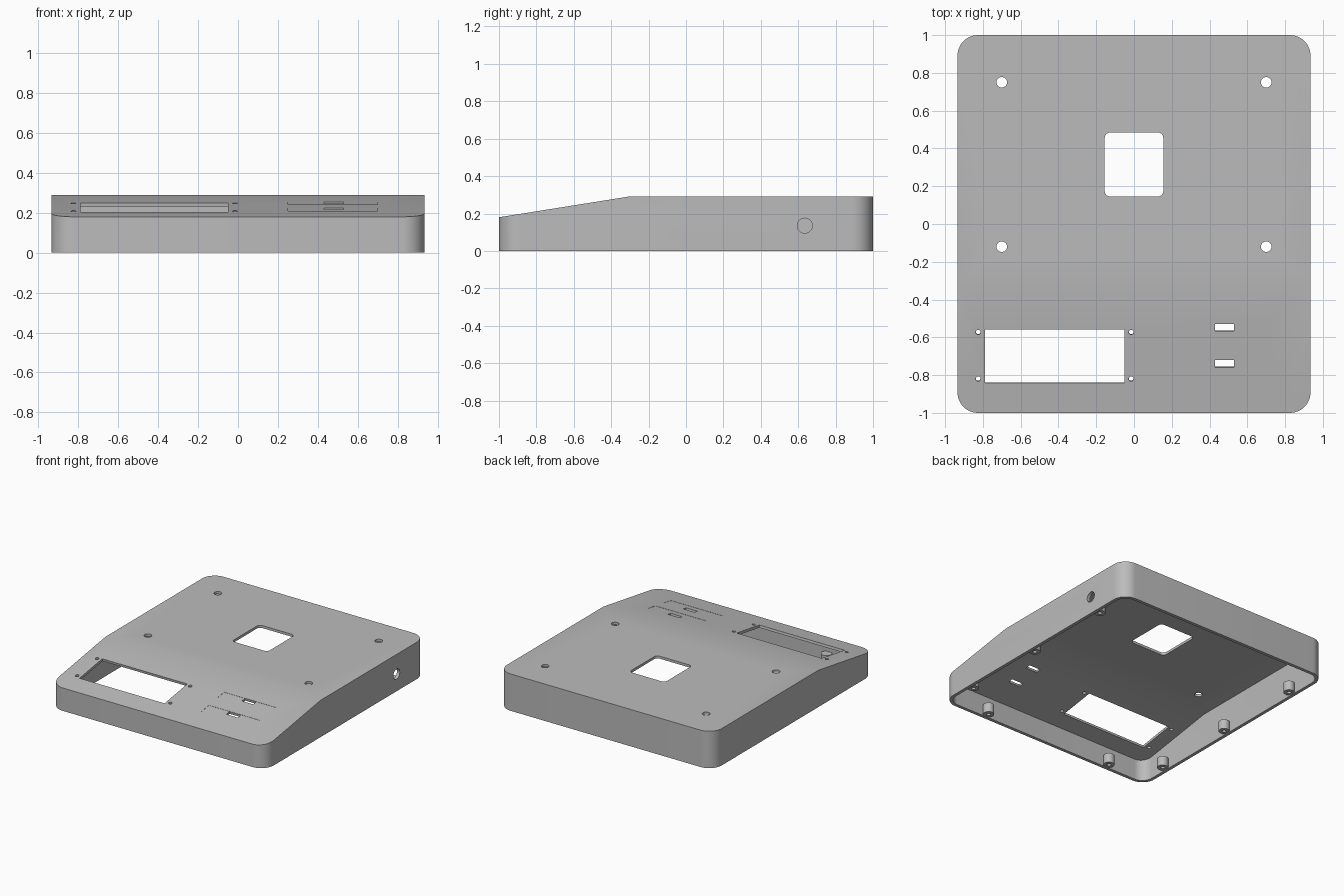
import bpy, bmesh, math
from mathutils import Matrix, Vector

if "Cube" in bpy.data.objects:
    bpy.data.objects.remove(bpy.data.objects["Cube"], do_unlink=True)

HALF_X, HALF_Y, TOP, FRONT, BEND = 0.935, 1.0, 0.29, 0.18, -0.31
WALL, PANEL = 0.025, 0.02
ANGLE = math.atan2(TOP - FRONT, BEND + HALF_Y)
NORMAL = Vector((0, -math.sin(ANGLE), math.cos(ANGLE)))

grey = bpy.data.materials.new("plain grey")
grey.use_nodes = True
grey.diffuse_color = (0.5, 0.5, 0.5, 1)
grey.node_tree.nodes["Principled BSDF"].inputs["Base Color"].default_value = grey.diffuse_color


def make_object(name, bm):
    bmesh.ops.recalc_face_normals(bm, faces=bm.faces)
    mesh = bpy.data.meshes.new(name)
    bm.to_mesh(mesh)
    bm.free()
    mesh.materials.append(grey)
    obj = bpy.data.objects.new(name, mesh)
    bpy.context.collection.objects.link(obj)
    return obj


def rounded_prism(hx, hy, r, z0, z1, steps=12):
    """Upright prism with a rounded rectangular outline."""
    bm = bmesh.new()
    ring = []
    for i, (sx, sy) in enumerate(((1, 1), (-1, 1), (-1, -1), (1, -1))):
        for k in range(steps + 1 if r else 1):
            a = math.pi / 2 * (i + k / steps)
            ring.append(bm.verts.new((sx * (hx - r) + r * math.cos(a),
                                      sy * (hy - r) + r * math.sin(a), z0)))
    base = bm.faces.new(ring)
    out = bmesh.ops.extrude_face_region(bm, geom=[base])
    moved = [g for g in out["geom"] if isinstance(g, bmesh.types.BMVert)]
    bmesh.ops.translate(bm, verts=moved, vec=(0, 0, z1 - z0))
    return bm


def wedge(name, inset, drop, z0):
    """Case volume with a flat rear top and sloping front top."""
    bm = rounded_prism(HALF_X - inset, HALF_Y - inset, 0.11 - inset, z0, 0.5)
    bend = Vector((0, BEND, TOP))
    for normal in (Vector((0, 0, 1)), NORMAL):
        bmesh.ops.bisect_plane(bm, geom=bm.verts[:] + bm.edges[:] + bm.faces[:],
                               plane_co=bend - normal * drop, plane_no=normal,
                               clear_outer=True)
        bmesh.ops.holes_fill(bm, edges=[e for e in bm.edges if e.is_boundary], sides=0)
    return make_object(name, bm)


def cut(target, cutter):
    mod = target.modifiers.new("cut", 'BOOLEAN')
    mod.operation, mod.solver, mod.object = 'DIFFERENCE', 'EXACT', cutter
    cutter.hide_render = True
    bpy.context.view_layer.update()
    graph = bpy.context.evaluated_depsgraph_get()
    mesh = bpy.data.meshes.new_from_object(target.evaluated_get(graph))
    target.modifiers.clear()
    target.data = mesh
    bpy.data.objects.remove(cutter, do_unlink=True)


def cut_opening(x, y, hx, hy, r=0.0, depth=0.06):
    """Opening cut square to the panel under the point x, y."""
    bm = rounded_prism(hx, hy, r, -depth, 0.05)
    if r >= hx:
        bmesh.ops.remove_doubles(bm, verts=bm.verts, dist=0.0001)
    sloped = y < BEND
    z = TOP + (min(y - BEND, 0) * math.tan(ANGLE))
    turn = Matrix.Rotation(ANGLE if sloped else 0, 4, 'X')
    bm.transform(Matrix.Translation((x, y, z)) @ turn)
    cut(case, make_object("opening_cutter", bm))


# Hollow case, open underneath
case = wedge("case_shell", 0, 0, 0)
cut(case, wedge("cavity_cutter", WALL, PANEL, -0.1))

# Rear window and four mounting holes
cut_opening(0, 0.315, 0.155, 0.17, 0.03)
for x in (-0.7, 0.7):
    for y in (-0.12, 0.75):
        cut_opening(x, y, 0.028, 0.028, 0.028)

# Display opening with its screw holes
cut_opening(-0.42, -0.7, 0.37, 0.143)
for x in (-0.825, -0.015):
    for y in (-0.573, -0.82):
        cut_opening(x, y, 0.013, 0.013, 0.013)

# Shallow label recesses and the slots beside them
for y in (-0.575, -0.765):
    cut_opening(0.475, y, 0.225, 0.046, depth=0.0015)
for y in (-0.548, -0.74):
    cut_opening(0.48, y, 0.05, 0.019)

# Round cable hole in the side wall
bm = bmesh.new()
bmesh.ops.create_cone(bm, cap_ends=True, segments=32, radius1=0.04, radius2=0.04, depth=0.15,
                      matrix=Matrix.Translation((HALF_X, 0.635, 0.135))
                      @ Matrix.Rotation(math.pi / 2, 4, 'Y'))
cut(case, make_object("cable_hole_cutter", bm))


def screw_boss(name, x, y):
    """Short post with a blind screw hole underneath."""
    bm = bmesh.new()
    profile = [(0, 0.06), (0.015, 0.06), (0.015, 0.006), (0.04, 0.006), (0.04, 0.08), (0, 0.08)]
    verts = [bm.verts.new((r, 0, z)) for r, z in profile]
    edges = [bm.edges.new(pair) for pair in zip(verts, verts[1:])]
    bmesh.ops.spin(bm, geom=verts + edges, cent=(0, 0, 0), axis=(0, 0, 1),
                   angle=math.tau, steps=24)
    bmesh.ops.remove_doubles(bm, verts=bm.verts, dist=0.0001)
    bmesh.ops.translate(bm, verts=bm.verts, vec=(x, y, 0))
    return make_object(name, bm)


# Screw bosses along the side and front walls
parts = [case]
for side, s in (("left", 1), ("right", -1)):
    for place, y in (("front", -0.73), ("middle", -0.05), ("rear", 0.67)):
        parts.append(screw_boss(f"{side}_{place}_boss", s * 0.88, y))
    parts.append(screw_boss(f"front_{side}_boss", s * 0.56, -0.945))

# Smooth rounded corners, crisp edges
for obj in bpy.context.selected_objects:
    obj.select_set(False)
for obj in parts:
    obj.select_set(True)
bpy.context.view_layer.objects.active = case
bpy.ops.object.shade_smooth_by_angle(angle=math.radians(30))
for obj in parts:
    obj.select_set(False)
